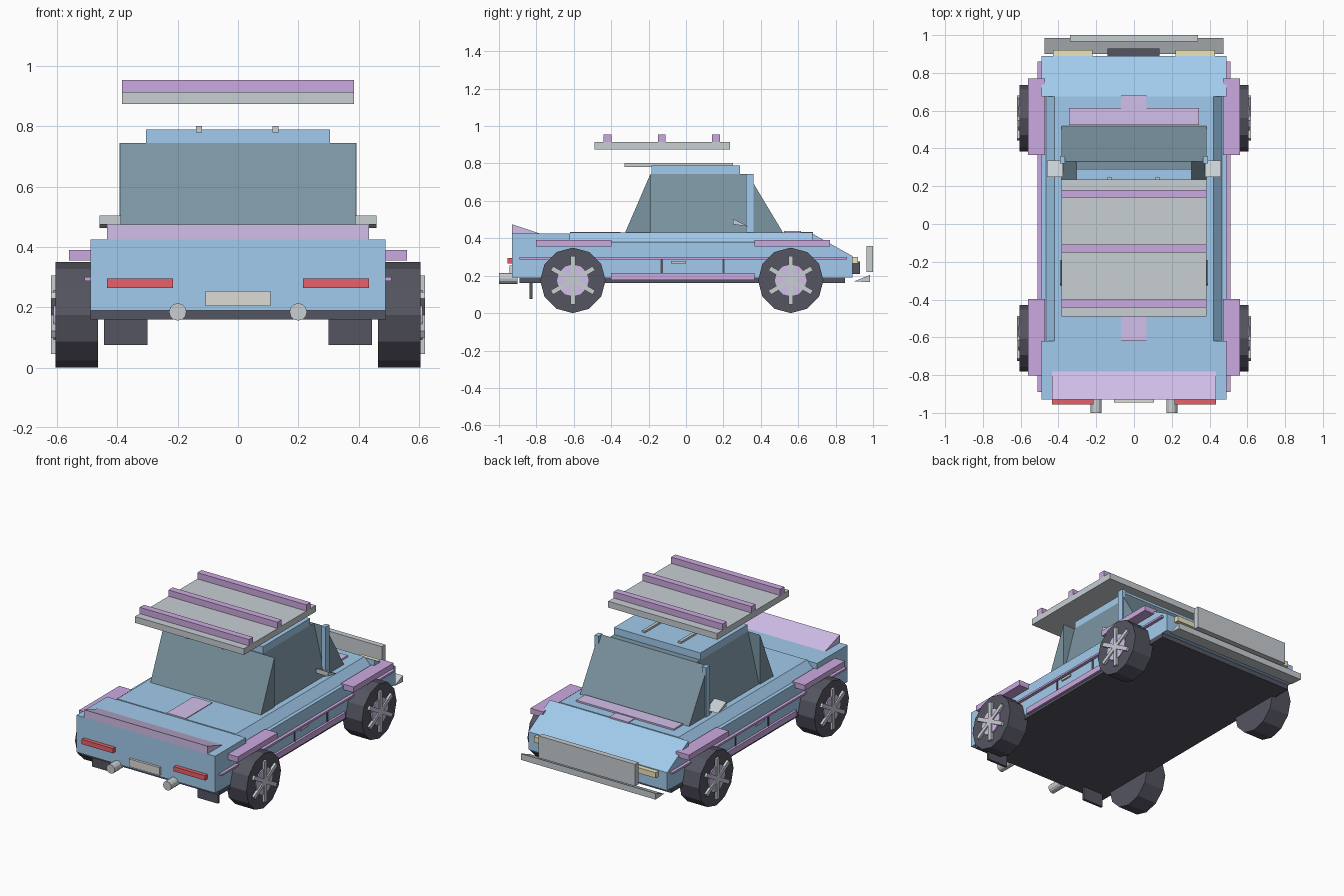
import bpy, bmesh, math
from mathutils import Vector

if "Cube" in bpy.data.objects:
    bpy.data.objects.remove(bpy.data.objects["Cube"])


def mat(name, rgb):
    m = bpy.data.materials.new(name)
    m.diffuse_color = (*rgb, 1)
    m.use_nodes = True
    m.node_tree.nodes["Principled BSDF"].inputs["Base Color"].default_value = m.diffuse_color
    return m


BLUE = mat("paint_blue", (0.36, 0.60, 0.85))
GLASS = mat("glass", (0.20, 0.30, 0.36))
LILAC = mat("lilac_trim", (0.60, 0.40, 0.75))
PALE = mat("pale_lilac", (0.65, 0.52, 0.82))
DARK = mat("dark_rubber", (0.09, 0.09, 0.12))
GREY = mat("metal_grey", (0.58, 0.62, 0.65))
RED = mat("tail_red", (0.80, 0.12, 0.14))
CREAM = mat("lamp_cream", (0.85, 0.78, 0.50))
PLATE = mat("plate_white", (0.72, 0.71, 0.66))


def make(name, bm, m):
    bmesh.ops.recalc_face_normals(bm, faces=bm.faces)
    me = bpy.data.meshes.new(name)
    bm.to_mesh(me)
    bm.free()
    ob = bpy.data.objects.new(name, me)
    bpy.context.collection.objects.link(ob)
    me.materials.append(m)
    return ob


def prism(name, pts, a, b, m, axis="x"):
    """Extrude a profile from a to b; points are (y, z) for axis x, (x, z) for axis y."""
    bm = bmesh.new()
    place = (lambda p, t: (t, *p)) if axis == "x" else (lambda p, t: (p[0], t, p[1]))
    r0 = [bm.verts.new(place(p, a)) for p in pts]
    r1 = [bm.verts.new(place(p, b)) for p in pts]
    bm.faces.new(r0)
    bm.faces.new(r1)
    for i in range(len(pts)):
        j = (i + 1) % len(pts)
        bm.faces.new((r0[i], r0[j], r1[j], r1[i]))
    return make(name, bm, m)


def box(name, x, y, z, m):
    return prism(name, [(y[0], z[0]), (y[1], z[0]), (y[1], z[1]), (y[0], z[1])], x[0], x[1], m)


def pair(name, x, y, z, m):
    for side, s in (("right", 1), ("left", -1)):
        box(f"{name}_{side}", (s * x[0], s * x[1]), y, z, m)


def circle(cy, cz, r, n, start=0.0):
    return [(cy + r * math.sin(start + math.tau * i / n),
             cz - r * math.cos(start + math.tau * i / n)) for i in range(n)]


# Body: tail, door section with sloped shoulders, nose
box("body_tail", (-.49, .49), (-.93, -.62), (.19, .425), BLUE)
prism("body_middle", [(-.49, .19), (.49, .19), (.49, .38), (.466, .38), (.42, .43),
                      (-.42, .43), (-.466, .38), (-.49, .38)], -.62, .675, BLUE, "y")
prism("body_nose", [(.675, .19), (.89, .19), (.89, .305), (.675, .425)], -.49, .49, BLUE)
box("chassis", (-.49, .49), (-.89, .85), (.16, .195), DARK)

# Cabin: sloped side glass, wedge windows, pillars, roof
prism("side_glass", [(-.385, .42), (.385, .42), (.305, .745), (-.305, .745)],
      -.19, .33, GLASS, "y")
prism("rear_window", [(-.33, .42), (-.19, .42), (-.19, .745)], -.39, .39, GLASS)
prism("windscreen", [(.33, .42), (.525, .42), (.33, .745)], -.385, .385, GLASS)
pair("pillar", (.365, .393), (.32, .36), (.42, .745), BLUE)
box("roof", (-.305, .305), (-.185, .29), (.74, .79), BLUE)

# Roof rails and rack
for i, x in enumerate((-.13, .125)):
    box(f"roof_rail_{i}", (x - .01, x + .01), (-.33, .25), (.78, .802), GREY)
box("roof_rack", (-.385, .385), (-.49, .235), (.875, .915), GREY)
for i, y in enumerate((-.42, -.13, .16)):
    box(f"rack_bar_{i}", (-.385, .385), (y - .021, y + .021), (.913, .955), LILAC)

# Deck trim
prism("spoiler", [(-.93, .425), (-.78, .425), (-.93, .475)], -.435, .435, PALE)
box("rear_vent", (-.07, .065), (-.62, -.35), (.425, .434), PALE)
box("hood_vent", (-.07, .065), (.53, .68), (.425, .434), PALE)
box("cowl", (-.345, .345), (.525, .615), (.425, .44), PALE)

# Tail end
pair("tail_light", (.215, .435), (-.955, -.925), (.265, .295), RED)
box("number_plate", (-.107, .107), (-.945, -.925), (.205, .255), PLATE)
pair("mud_flap", (.30, .445), (-.838, -.822), (.075, .165), DARK)
for i, s in enumerate((-1, 1)):
    prism(f"exhaust_{i}", [(s * .2 + px, pz) for px, pz in circle(0, .185, .029, 12)],
          -1.0, -.90, GREY, "y")

# Nose end
pair("headlight", (.22, .43), (.88, .92), (.265, .30), CREAM)
box("grille", (-.14, .135), (.88, .93), (.21, .275), DARK)
box("push_bar", (-.34, .34), (.965, 1.0), (.22, .36), GREY)
prism("splitter", [(.90, .17), (.985, .165), (.985, .205)], -.475, .475, GREY)

# Side trim
pair("sill", (.48, .505), (-.40, .365), (.178, .215), LILAC)
pair("trim_line", (.48, .51), (-.89, .86), (.288, .30), LILAC)
pair("door_handle", (.48, .50), (-.08, .0), (.265, .28), GREY)
for y, tag in ((-.13, "rear"), (.20, "front")):
    pair(f"door_seam_{tag}", (.48, .494), (y - .006, y + .006), (.205, .29), DARK)
for y, tag in ((-.60, "rear"), (.568, "front")):
    pair(f"fender_flare_{tag}", (.47, .56), (y - .202, y + .202), (.355, .39), LILAC)
for side, s in (("right", 1), ("left", -1)):
    prism(f"mirror_{side}", [(.25, .505), (.25, .475), (.335, .463)], s * .375, s * .46, GREY)

# Wheels: twelve-sided tyre, hub disc, six spokes
for tag, y in (("rear", -.605), ("front", .56)):
    for side, s in (("right", 1), ("left", -1)):
        n = f"{tag}_{side}"
        cz = .175
        prism(f"tyre_{n}", circle(y, cz, .175, 12), s * .465, s * .605, DARK)
        prism(f"hub_{n}", circle(y, cz, .085, 12), s * .58, s * .612, PALE)
        for k in range(3):
            a = k * math.pi / 3
            d, w = Vector((math.sin(a), math.cos(a))), Vector((math.cos(a), -math.sin(a)))
            pts = [Vector((y, cz)) + d * (p * .13) + w * (q * .013)
                   for p, q in ((-1, -1), (1, -1), (1, 1), (-1, 1))]
            prism(f"spoke_{n}_{k}", [tuple(p) for p in pts], s * .59, s * .62, GREY)
